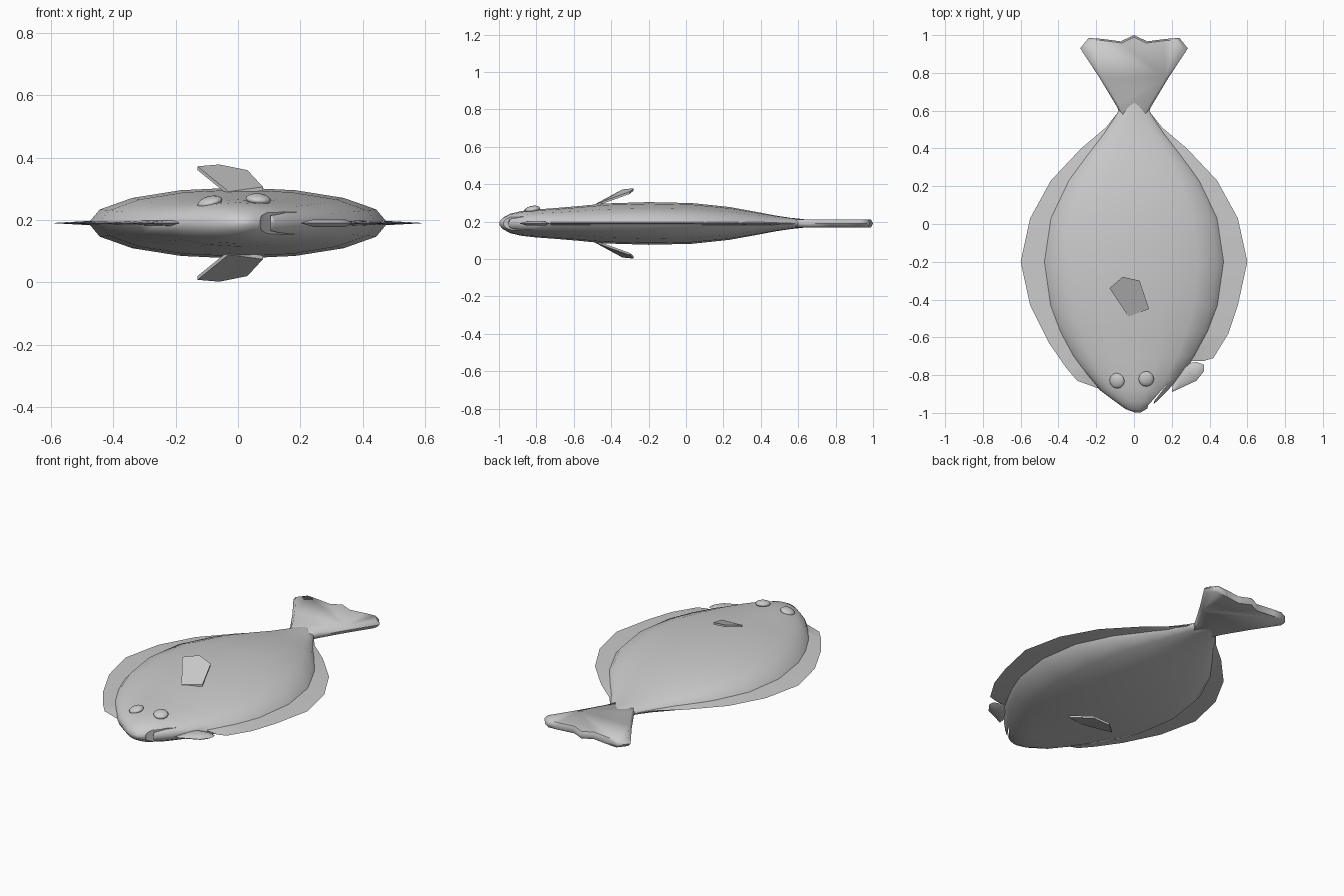
import bpy, bmesh, math
from mathutils import Vector

cube = bpy.data.objects.get("Cube")
if cube:
    bpy.data.objects.remove(cube)

MID = 0.19  # height of the fish's flat midplane

grey = bpy.data.materials.new("plain grey")
grey.use_nodes = True
grey.diffuse_color = (0.6, 0.6, 0.6, 1)
grey.node_tree.nodes["Principled BSDF"].inputs["Base Color"].default_value = (0.6, 0.6, 0.6, 1)


def finish(name, bm, angle=40):
    bmesh.ops.recalc_face_normals(bm, faces=bm.faces)
    mesh = bpy.data.meshes.new(name)
    bm.to_mesh(mesh)
    bm.free()
    mesh.materials.append(grey)
    obj = bpy.data.objects.new(name, mesh)
    bpy.context.collection.objects.link(obj)
    bpy.ops.object.select_all(action='DESELECT')
    obj.select_set(True)
    bpy.context.view_layer.objects.active = obj
    bpy.ops.object.shade_smooth_by_angle(angle=math.radians(angle))
    return obj


def loft(name, rings, angle=40, closed=True):
    """Skin matching rings of points and cap both ends."""
    bm = bmesh.new()
    loops = [[bm.verts.new(p) for p in ring] for ring in rings]
    n = len(loops[0])
    for a, b in zip(loops, loops[1:]):
        for i in range(n):
            j = (i + 1) % n
            bm.faces.new((a[i], a[j], b[j], b[i]))
    if closed:
        bm.faces.new(loops[0])
        bm.faces.new(loops[-1])
    return finish(name, bm, angle)


# Body: elliptical sections along y (y, centre x, half width, half height)
sections = [(-0.998, 0.02, 0.015, 0.008), (-0.98, 0.01, 0.055, 0.03), (-0.94, 0.01, 0.11, 0.052),
            (-0.88, 0, 0.18, 0.066), (-0.8, 0, 0.25, 0.075), (-0.7, 0, 0.325, 0.082),
            (-0.57, 0, 0.395, 0.093), (-0.43, 0, 0.447, 0.107), (-0.2, 0, 0.48, 0.114),
            (0.03, 0, 0.445, 0.109), (0.23, 0, 0.35, 0.088), (0.38, 0, 0.24, 0.061),
            (0.48, 0, 0.16, 0.042), (0.56, 0, 0.105, 0.03), (0.61, 0, 0.075, 0.025),
            (0.65, 0, 0.03, 0.02)]
SIDES = 16
body = loft("body", [[(cx + w * math.cos(2 * math.pi * i / SIDES), y,
                       MID + h * math.sin(2 * math.pi * i / SIDES)) for i in range(SIDES)]
                     for y, cx, w, h in sections], 50)

# Mouth: a slanting wedge cut through the left side of the snout
wedge = [(0.055, -1.03), (0.1, -1.03), (0.105, -0.94), (0.19, -0.83), (0.075, -0.96)]
cutter = loft("mouth_cutter", [[(x, y, z) for x, y in wedge] for z in (0, 0.4)])
cut = body.modifiers.new("mouth", 'BOOLEAN')
cut.operation = 'DIFFERENCE'
cut.solver = 'EXACT'
cut.object = cutter
bpy.context.view_layer.objects.active = body
bpy.ops.object.modifier_apply(modifier=cut.name)
bpy.data.objects.remove(cutter)

# Long fringe fins: thin wedges that taper outward from inside the body
fringe = [(0.07, 0.61), (0.15, 0.51), (0.28, 0.4), (0.44, 0.23), (0.55, 0.03),
          (0.6, -0.2), (0.55, -0.43)]
front_ends = {"right": (-1, [(0.45, -0.63), (0.36, -0.76), (0.3, -0.83), (0.19, -0.87)]),
              "left": (1, [(0.5, -0.58), (0.42, -0.71), (0.37, -0.725), (0.28, -0.72)])}
for side, (s, tail_end) in front_ends.items():
    rings = []
    for x, y in fringe + tail_end:
        inner = x * 0.7
        rings.append([(s * x, y, MID), (s * inner, y, MID + 0.01), (s * inner, y, MID - 0.01)])
    loft(side + "_fringe_fin", rings, 30)


# Flat fins with a bevelled rim: midplane outline plus inset upper and lower faces
def lens_plate(name, outline, thick, shrink, angle=40):
    c = sum((Vector(p) for p in outline), Vector((0, 0))) / len(outline)
    inset = [c + (Vector(p) - c) * shrink for p in outline]
    loft(name, [[(p[0], p[1], MID + dz) for p in pts] for pts, dz in
                ((inset, thick), (outline, 0), (inset, -thick))], angle)


half_tail = [(0.06, 0.55), (0.09, 0.62), (0.18, 0.77), (0.285, 0.93), (0.24, 0.985),
             (0.17, 0.98), (0.07, 0.967)]
lens_plate("tail_fin", half_tail + [(0, 1)] + [(-x, y) for x, y in reversed(half_tail)],
           0.021, 0.93, 60)
lens_plate("pelvic_fin", [(0.2, -0.89), (0.33, -0.83), (0.37, -0.78), (0.37, -0.745),
                          (0.33, -0.73), (0.22, -0.75)], 0.012, 0.6)

# Side fins rising from the upper and lower faces of the body
paddle = [(-0.03, -0.49, 0.285), (0.08, -0.45, 0.3), (0.03, -0.3, 0.354),
          (-0.06, -0.28, 0.372), (-0.13, -0.34, 0.366)]
for name, s in (("upper_side_fin", 1), ("lower_side_fin", -1)):
    loft(name, [[(x, y, MID + s * (z - MID + dz)) for x, y, z in paddle]
                for dz in (-0.006, 0.006)], 30)

# Eyes: flattened domes, both on the upper face
for name, x, y, z, tilt in (("right_eye", -0.09, -0.83, 0.257, -0.25),
                            ("left_eye", 0.065, -0.82, 0.266, 0.08)):
    bm = bmesh.new()
    bmesh.ops.create_uvsphere(bm, u_segments=12, v_segments=8, radius=0.041)
    eye = finish(name, bm, 60)
    eye.scale = (1, 1, 0.45)
    eye.location = (x, y, z)
    eye.rotation_euler = (0.15, tilt, 0)
